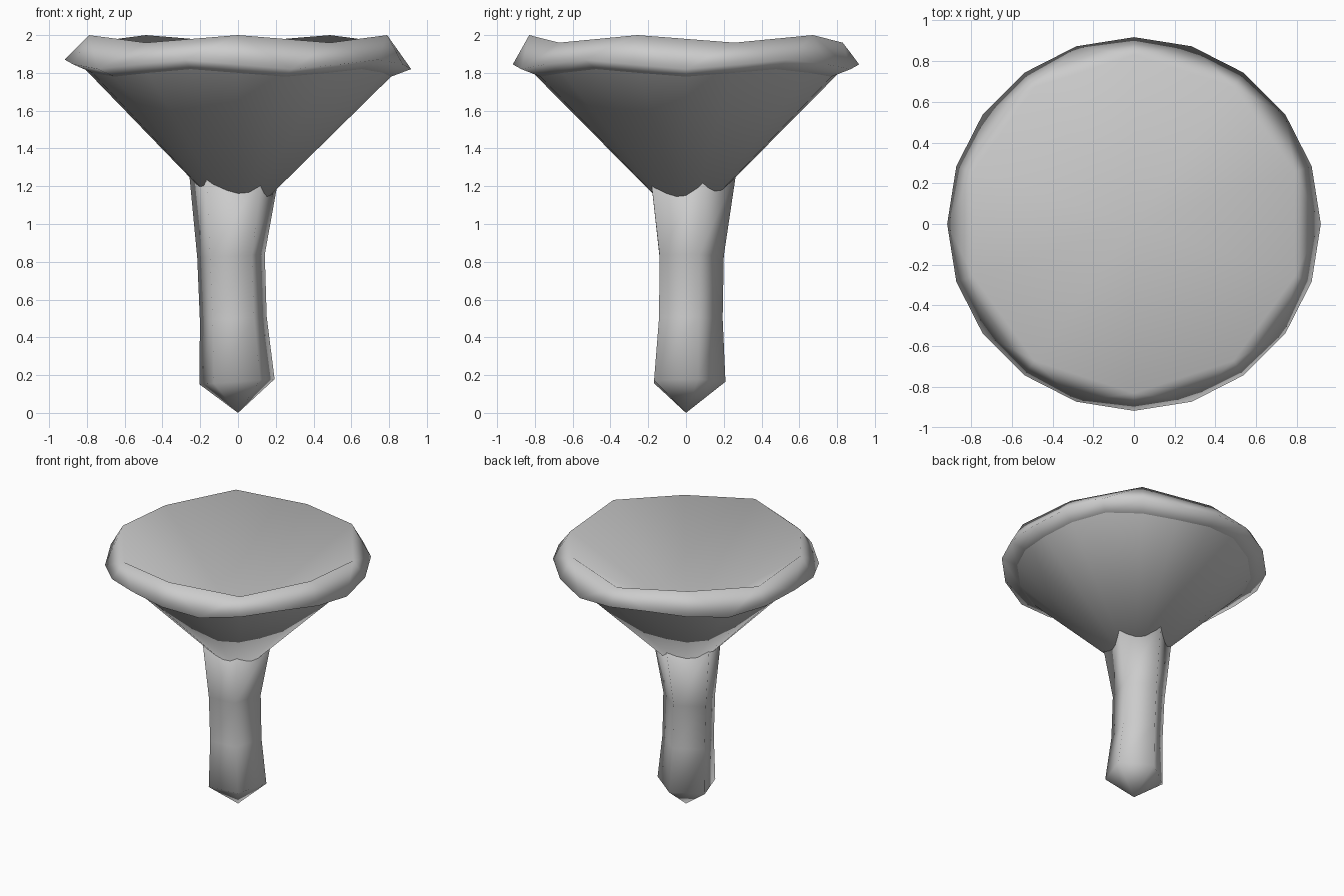
import bpy, bmesh
from math import sin, cos, pi

cube = bpy.data.objects.get("Cube")
if cube:
    bpy.data.objects.remove(cube)

grey = bpy.data.materials.new("plain_grey")
grey.use_nodes = True
colour = (0.6, 0.6, 0.6, 1)
grey.diffuse_color = colour
grey.node_tree.nodes["Principled BSDF"].inputs["Base Color"].default_value = colour


def finish(bm, name):
    """Turn the bmesh into a smooth-shaded grey object."""
    for f in bm.faces:
        f.smooth = True
    mesh = bpy.data.meshes.new(name)
    bm.to_mesh(mesh)
    bm.free()
    mesh.materials.append(grey)
    bpy.context.collection.objects.link(bpy.data.objects.new(name, mesh))


def fan(bm, ring, tip):
    """Close a ring of vertices to a point."""
    for i, v in enumerate(ring):
        bm.faces.new((v, ring[(i + 1) % len(ring)], tip))


def band(bm, low, high):
    """Join two rings of equal count with quads."""
    for i in range(len(low)):
        j = (i + 1) % len(low)
        bm.faces.new((low[i], low[j], high[j], high[i]))


# Wavy rings of the cap: 20 points round the rim, 10 round the mouth
STEPS = 20


def rim_point(bm, i, radius, z):
    a = 2 * pi * i / STEPS
    return bm.verts.new((radius * cos(a), radius * sin(a), z))


def lower_ring(bm):
    return [rim_point(bm, i, 0.81, 1.8 - 0.02 * cos(pi * i / 2)) for i in range(STEPS)]


# Rim and hollow of the funnel
bm = bmesh.new()
lower = lower_ring(bm)
outer = [rim_point(bm, i, 0.917, 1.845 - 0.025 * cos(pi * i / 2)) for i in range(STEPS)]
upper = [rim_point(bm, i, 0.83, 1.98 - 0.02 * sin(pi * i / 2)) for i in range(1, STEPS, 2)]
band(bm, lower, outer)
for k, v in enumerate(upper):
    a, b, c = (outer[(2 * k + n) % STEPS] for n in range(3))
    bm.faces.new((a, b, v))
    bm.faces.new((b, c, v))
    bm.faces.new((c, upper[(k + 1) % len(upper)], v))
fan(bm, upper, bm.verts.new((0, 0, 1.4)))
finish(bm, "cap_rim_and_hollow")

# Outside of the funnel
bm = bmesh.new()
fan(bm, lower_ring(bm)[::-1], bm.verts.new((0, 0, 0.983)))
finish(bm, "cap_underside")

# Stem: bent five-sided column with a pointed foot (centre x, centre y, z, radius, tilt)
sections = [
    (-0.005, 0.0, 0.165, 0.209, 0.07),
    (-0.025, 0.008, 0.5, 0.186, 0.05),
    (-0.037, 0.012, 0.83, 0.188, 0.05),
    (-0.02, 0.014, 1.26, 0.25, 0.0),
]
bm = bmesh.new()
rings = []
for cx, cy, z, r, tilt in sections:
    angles = [pi / 2 + 2 * pi * i / 5 for i in range(5)]
    rings.append([bm.verts.new((cx + r * cos(a), cy + r * sin(a), z + tilt * r * cos(a)))
                  for a in angles])
for low, high in zip(rings, rings[1:]):
    band(bm, low, high)
fan(bm, rings[0][::-1], bm.verts.new((0, 0, 0)))
fan(bm, rings[-1], bm.verts.new((-0.02, 0.014, 1.28)))
finish(bm, "stem")
